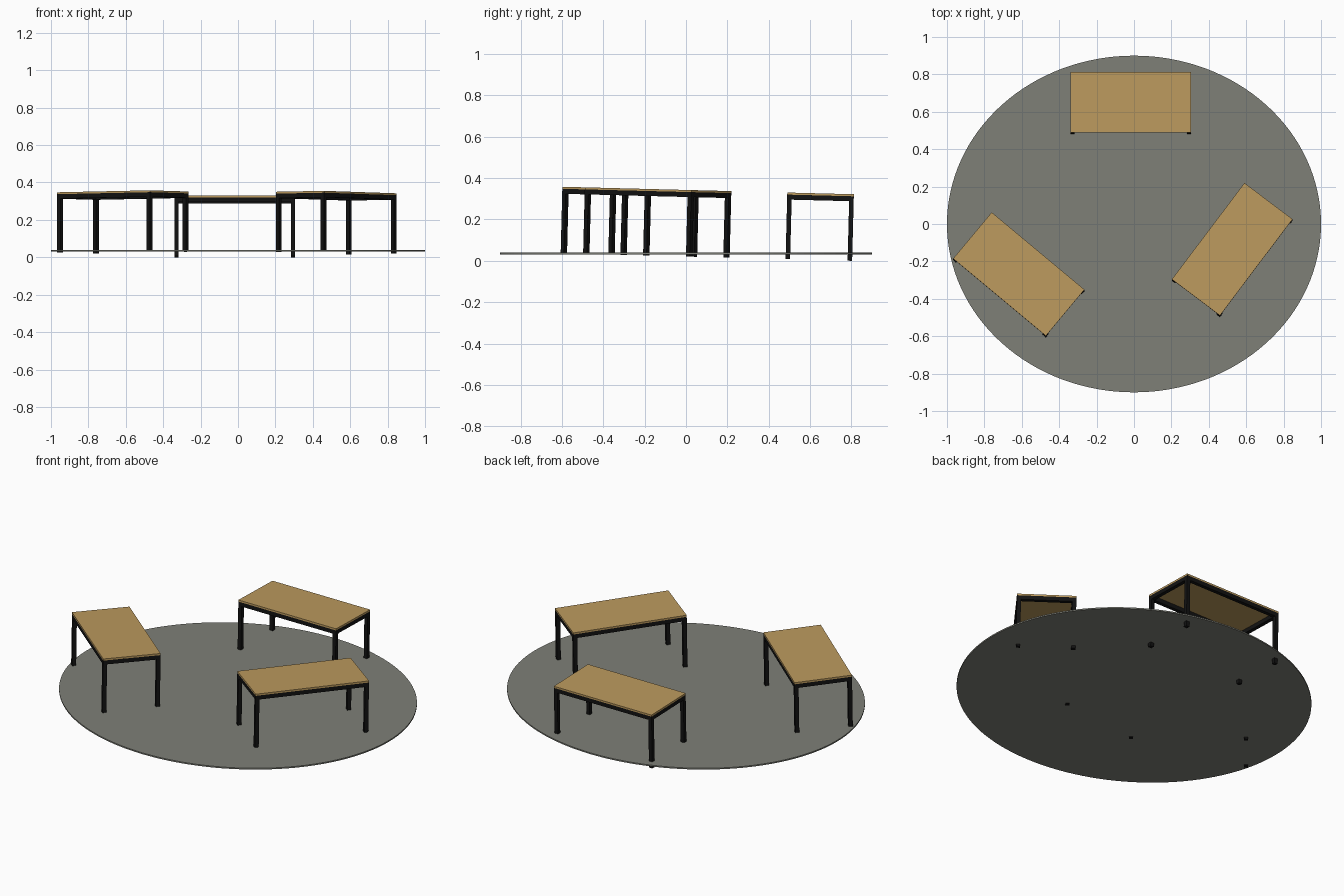
import bpy, bmesh
from math import radians
from mathutils import Matrix

if "Cube" in bpy.data.objects:
    bpy.data.objects.remove(bpy.data.objects["Cube"])

L, W, H = 0.645, 0.322, 0.322      # table length, width, height
TOP, BAR, RAIL = 0.010, 0.022, 0.024


def material(name, rgb):
    m = bpy.data.materials.new(name)
    m.diffuse_color = (*rgb, 1)
    m.use_nodes = True
    m.node_tree.nodes["Principled BSDF"].inputs["Base Color"].default_value = m.diffuse_color
    return m


wood = material("wood", (0.50, 0.32, 0.11))
black = material("black_metal", (0.006, 0.006, 0.006))
grey = material("floor_grey", (0.21, 0.215, 0.185))


def make_object(name, bm, mat, matrix=Matrix()):
    mesh = bpy.data.meshes.new(name)
    bm.to_mesh(mesh)
    bm.free()
    mesh.materials.append(mat)
    ob = bpy.data.objects.new(name, mesh)
    ob.matrix_world = matrix
    bpy.context.collection.objects.link(ob)
    return ob


def box(bm, centre, size):
    bmesh.ops.create_cube(bm, size=1, matrix=Matrix.Translation(centre) @ Matrix.Diagonal((*size, 1)))


def table(name, x, y, angle):
    # All tables share one slightly tilted plane
    place = (Matrix.Translation((0, 0, 0.3427)) @ Matrix.Rotation(radians(-1.47), 4, 'X')
             @ Matrix.Translation((x, y, 0)) @ Matrix.Rotation(radians(angle), 4, 'Z'))
    # Wooden top
    bm = bmesh.new()
    box(bm, (0, 0, -TOP / 2), (L, W, TOP))
    make_object(name + "_top", bm, wood, place)
    # Legs
    bm = bmesh.new()
    for sx in (-1, 1):
        for sy in (-1, 1):
            box(bm, (sx * (L - BAR) / 2, sy * (W - BAR) / 2, -(TOP + H) / 2), (BAR, BAR, H - TOP))
    make_object(name + "_legs", bm, black, place)
    # Rails between the legs
    bm = bmesh.new()
    z = -TOP - RAIL / 2
    for s in (-1, 1):
        box(bm, (0, s * (W - BAR) / 2, z), (L - 2 * BAR, BAR, RAIL))
        box(bm, (s * (L - BAR) / 2, 0, z), (BAR, W - 2 * BAR, RAIL))
    make_object(name + "_rails", bm, black, place)


# Oval floor disc
bm = bmesh.new()
bmesh.ops.create_cone(bm, cap_ends=True, segments=128, radius1=1, radius2=1, depth=0.008,
                      matrix=Matrix.Translation((0, 0, 0.035)) @ Matrix.Diagonal((1, 0.9, 1, 1)))
make_object("floor_disc", bm, grey)

table("back_table", -0.018, 0.651, 0)
table("left_table", -0.616, -0.268, -39.8)
table("right_table", 0.525, -0.135, 53)
